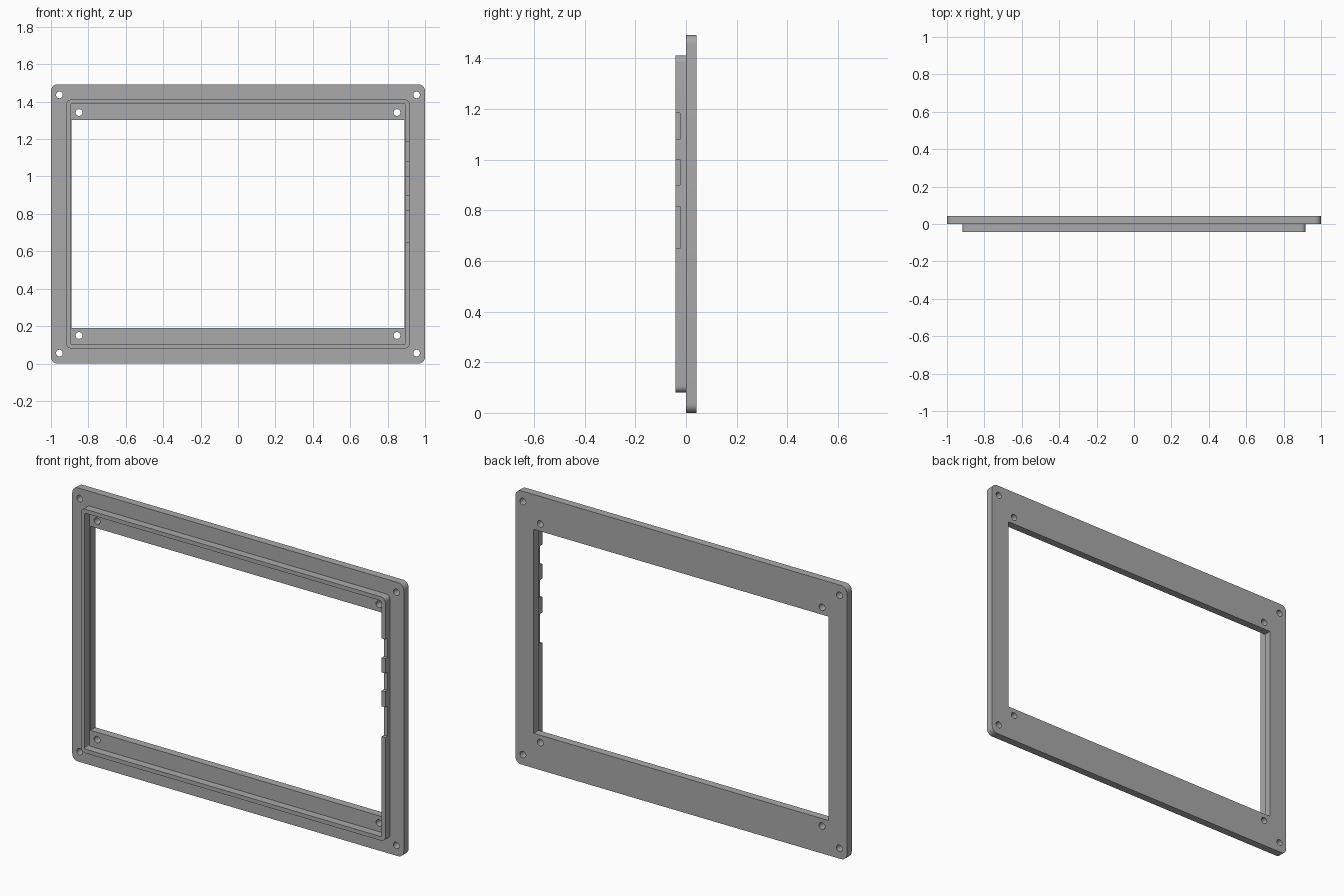
import bpy, bmesh, math
from mathutils import Matrix

if "Cube" in bpy.data.objects:
    bpy.data.objects.remove(bpy.data.objects["Cube"])

HEIGHT, DEPTH = 1.492, 0.042
MID = HEIGHT / 2

grey = bpy.data.materials.new("Plain grey")
grey.use_nodes = True
colour = (0.4, 0.4, 0.4, 1)
grey.diffuse_color = colour
grey.node_tree.nodes["Principled BSDF"].inputs["Base Color"].default_value = colour


def rounded_rect(hx, hz, r, steps=8):
    """Outline centred on the middle of the frame; r = 0 gives sharp corners."""
    if r == 0:
        return [(hx, hz), (-hx, hz), (-hx, -hz), (hx, -hz)]
    pts = []
    for i, (sx, sz) in enumerate([(1, 1), (-1, 1), (-1, -1), (1, -1)]):
        for k in range(steps + 1):
            a = math.pi / 2 * (i + k / steps)
            pts.append((sx * (hx - r) + r * math.cos(a), sz * (hz - r) + r * math.sin(a)))
    return pts


def circle(x, z, r, n=24):
    return [(x + r * math.cos(math.tau * k / n), z + r * math.sin(math.tau * k / n)) for k in range(n)]


def extruded(name, outlines, y_centre):
    """Fill the first outline, leave the others as holes, and give it depth along y."""
    curve = bpy.data.curves.new(name + "_outline", "CURVE")
    curve.dimensions = "2D"
    curve.fill_mode = "BOTH"
    curve.extrude = DEPTH / 2
    for pts in outlines:
        spline = curve.splines.new("POLY")
        spline.points.add(len(pts) - 1)
        for p, (x, z) in zip(spline.points, pts):
            p.co = (x, z, 0, 1)
        spline.use_cyclic_u = True
    temp = bpy.data.objects.new(name + "_outline", curve)
    bpy.context.collection.objects.link(temp)
    mesh = bpy.data.meshes.new_from_object(temp.evaluated_get(bpy.context.evaluated_depsgraph_get()))
    bpy.data.objects.remove(temp)
    bm = bmesh.new()
    bm.from_mesh(mesh)
    bmesh.ops.remove_doubles(bm, verts=bm.verts, dist=0.0001)
    bmesh.ops.transform(bm, verts=bm.verts, matrix=Matrix.Translation((0, y_centre, MID)) @ Matrix.Rotation(math.pi / 2, 4, "X"))
    bmesh.ops.recalc_face_normals(bm, faces=bm.faces)
    bm.to_mesh(mesh)
    bm.free()
    mesh.name = name
    mesh.materials.clear()
    mesh.materials.append(grey)
    ob = bpy.data.objects.new(name, mesh)
    bpy.context.collection.objects.link(ob)
    return ob


# Flat mounting plate with window and screw holes
holes = [circle(sx * x, sz * z, 0.018) for x, z in [(0.955, 0.69), (0.85, 0.596)]
         for sx in (-1, 1) for sz in (-1, 1)]
plate = extruded("mounting_plate",
                 [rounded_rect(1, MID, 0.035), rounded_rect(0.89, 0.556, 0)] + holes, DEPTH / 2)

# Thin raised rim on the front
rim = extruded("raised_rim",
               [rounded_rect(0.918, 0.665, 0.025), rounded_rect(0.896, 0.643, 0.008)], -DEPTH / 2)

# Connector notches in the left side of the rim
bm = bmesh.new()
for low, high in [(0.65, 0.815), (0.9, 1.0), (1.08, 1.185)]:
    bmesh.ops.create_cube(bm, size=1, matrix=Matrix.Translation((0.907, -0.043, (low + high) / 2))
                          @ Matrix.Diagonal((0.06, 0.04, high - low, 1)))
cut_mesh = bpy.data.meshes.new("notch_cutter")
bm.to_mesh(cut_mesh)
bm.free()
cutter = bpy.data.objects.new("notch_cutter", cut_mesh)
bpy.context.collection.objects.link(cutter)
cutter.hide_render = True
cutter.hide_set(True)
notches = rim.modifiers.new("notches", "BOOLEAN")
notches.operation = "DIFFERENCE"
notches.solver = "EXACT"
notches.object = cutter

# Smooth the rounded corners and hole walls, keep real edges sharp
for ob in (plate, rim):
    bpy.ops.object.select_all(action="DESELECT")
    ob.select_set(True)
    bpy.context.view_layer.objects.active = ob
    bpy.ops.object.shade_smooth_by_angle(angle=math.radians(30))
